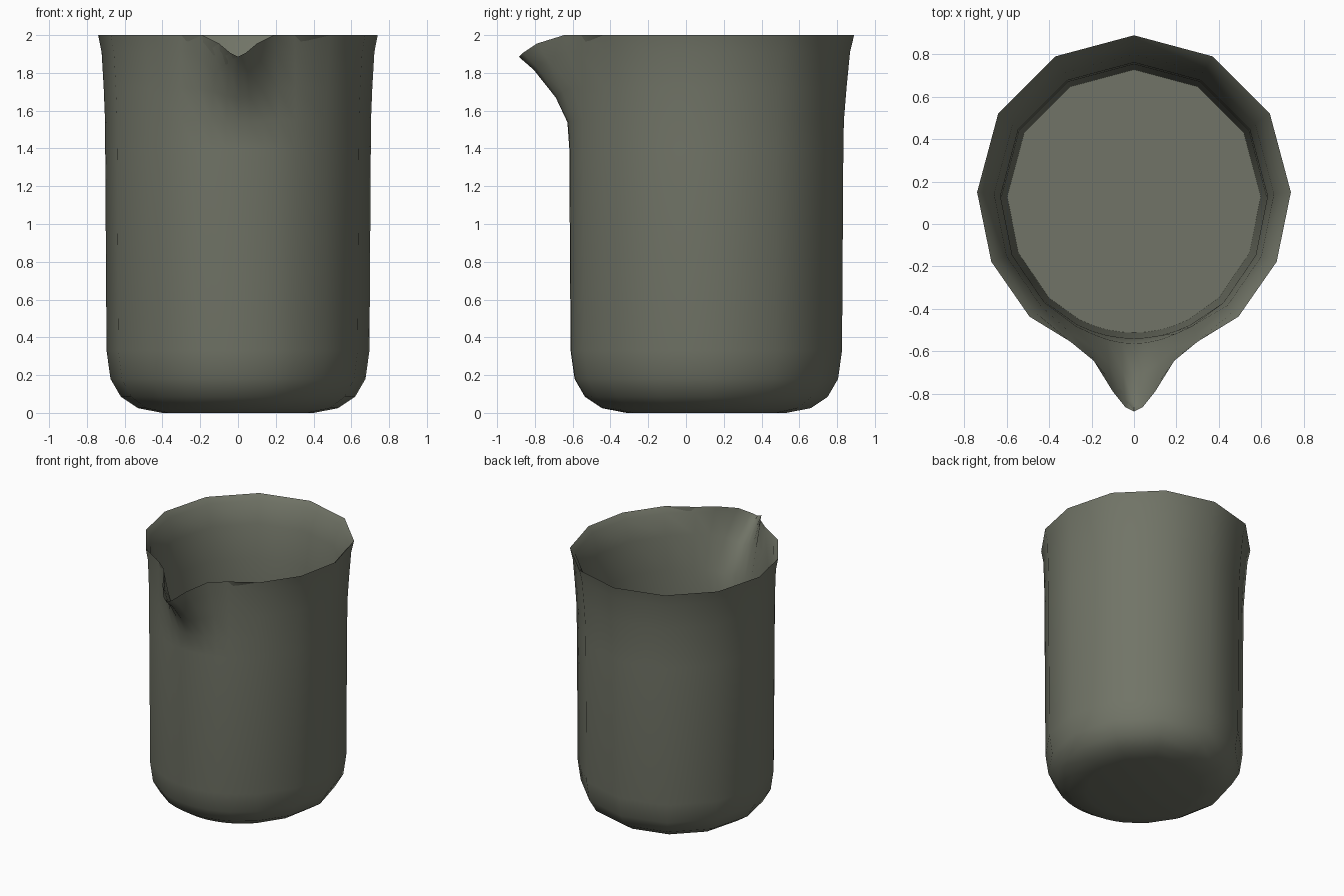
import bpy, bmesh
from math import sin, cos, radians

if "Cube" in bpy.data.objects:
    bpy.data.objects.remove(bpy.data.objects["Cube"])

# Right-hand columns: angle round the body, and the rim point where the spout pulls it out
COLUMNS = [(90, None), (60, None), (30, None), (0, None), (-26, None), (-50, None),
           (-66, (.30, -.555, 2.0)), (-73, (.19, -.645, 2.0)), (-79, (.10, -.79, 1.955)),
           (-85, (.04, -.865, 1.905)), (-90, (0, -.885, 1.885))]

# Rings: radius, height, spout pull; up the outside, over the rim, down the inside
RINGS = [(.40, 0, 0), (.53, .025, 0), (.62, .085, 0), (.675, .18, 0), (.696, .33, 0),
         (.703, 1.4, 0), (.704, 1.55, .04), (.711, 1.72, .27), (.722, 1.91, .70), (.74, 2.0, 1),
         (.705, 1.96, .85), (.66, 1.80, .45), (.63, 1.55, .06), (.624, 1.3, 0), (.598, .10, 0)]


def point(column, ring):
    (angle, rim), (r, z, pull) = column, ring
    a = radians(angle)
    lift = max(0, z - 1.5) / .5
    r += .045 * max(0, -sin(a)) ** 2
    x, y = r * cos(a), .13 + .02 * lift + r * sin(a)
    if rim:
        x += (rim[0] - x) * pull
        y += (rim[1] - y) * pull
        z -= lift * (2 - rim[2])
    return x, y, z


# Beaker shell: rings bridged from the underside to the inner floor
bm = bmesh.new()
loops = []
for ring in RINGS:
    half = [point(c, ring) for c in COLUMNS]
    whole = half + [(-x, y, z) for x, y, z in half[-2:0:-1]]
    loops.append([bm.verts.new(p) for p in whole])
n = len(loops[0])
for low, high in zip(loops, loops[1:]):
    for i in range(n):
        j = (i + 1) % n
        bm.faces.new((low[i], low[j], high[j], high[i]))
bm.faces.new(loops[0])
bm.faces.new(loops[-1])
bmesh.ops.recalc_face_normals(bm, faces=bm.faces)

mesh = bpy.data.meshes.new("beaker")
bm.to_mesh(mesh)
bm.free()
beaker = bpy.data.objects.new("beaker", mesh)
bpy.context.collection.objects.link(beaker)

# Grey-green colour
mat = bpy.data.materials.new("grey_green")
mat.diffuse_color = (.165, .175, .135, 1)
mat.use_nodes = True
mat.node_tree.nodes["Principled BSDF"].inputs["Base Color"].default_value = mat.diffuse_color
mesh.materials.append(mat)

# Smooth walls with a crisp rim and floor edge
bpy.context.view_layer.objects.active = beaker
beaker.select_set(True)
bpy.ops.object.shade_smooth_by_angle(angle=radians(60))
